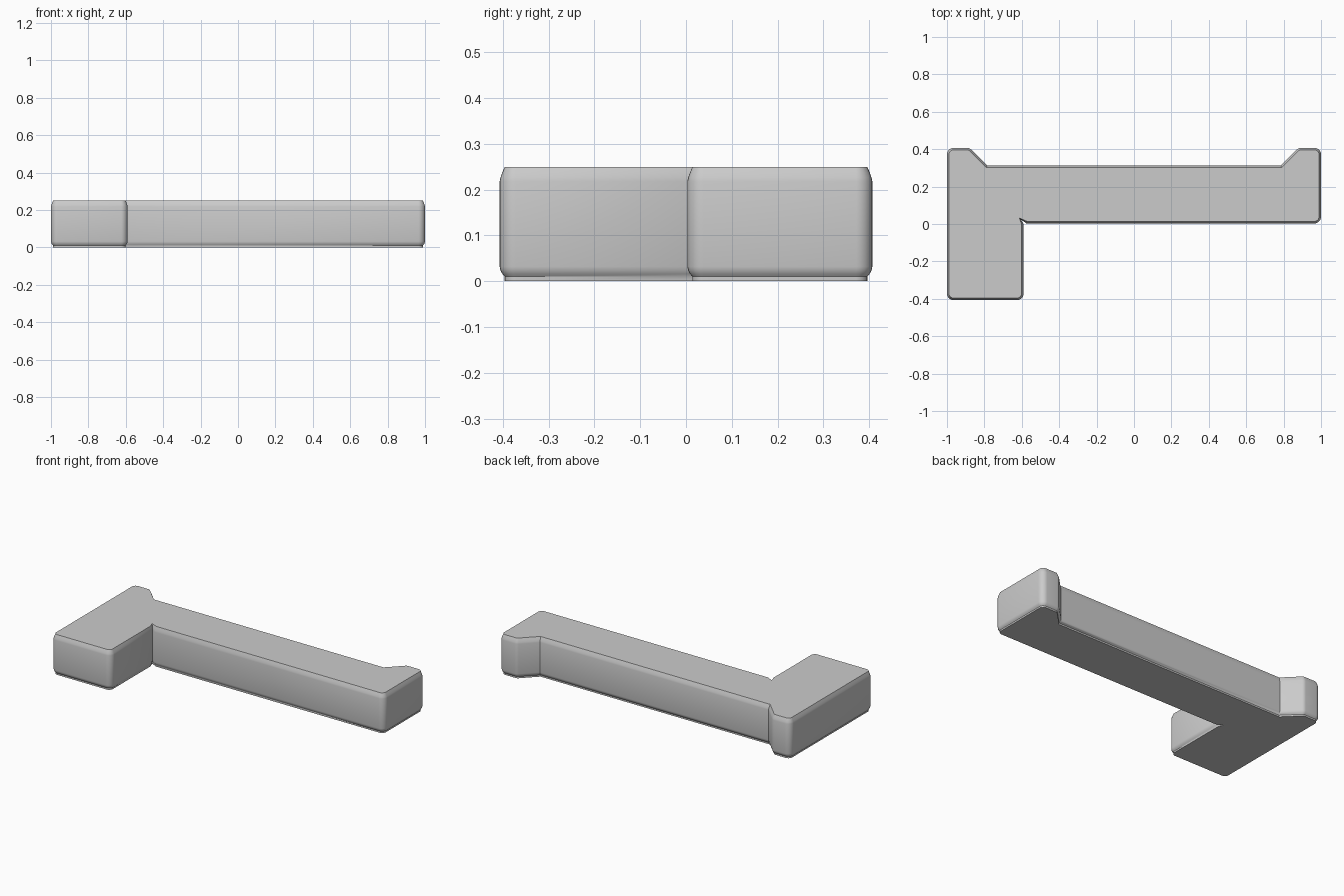
import bpy, bmesh, math
from mathutils import Vector

cube = bpy.data.objects.get("Cube")
if cube:
    bpy.data.objects.remove(cube)

# Counter-clockwise outline: x, y, corner radius
OUTLINE = [(-1, -.407, .035), (-.59, -.407, .035), (-.59, 0, 0), (-.605, .024, 0),
           (-.575, .003, 0), (1, .003, .035), (1, .407, .035), (.88, .407, .03),
           (.785, .312, 0), (-.785, .312, 0), (-.88, .407, .03), (-1, .407, .035)]
# Edge profile: height, inset
PROFILE = [(0, .011), (.01, .011), (.016, .006), (.023, .002), (.032, 0),
           (.218, 0), (.227, .002), (.238, .006), (.25, .011)]


def rounded(outline, steps=5):
    """Replace each rounded corner with a tangent arc."""
    pts = []
    for i, (x, y, r) in enumerate(outline):
        p = Vector((x, y))
        if not r:
            pts.append(p)
            continue
        a = (Vector(outline[i - 1][:2]) - p).normalized()
        b = (Vector(outline[(i + 1) % len(outline)][:2]) - p).normalized()
        half = a.angle(b) / 2
        centre = p + (a + b).normalized() * r / math.sin(half)
        t = r / math.tan(half)
        start, end = p + a * t - centre, p + b * t - centre
        for k in range(steps + 1):
            pts.append(centre + start.lerp(end, k / steps).normalized() * r)
    return pts


def inset(pts, d):
    """Move the outline inward by d with mitred corners."""
    out = []
    for i, p in enumerate(pts):
        e = (p - pts[i - 1]).normalized()
        f = (pts[(i + 1) % len(pts)] - p).normalized()
        n, m = Vector((-e.y, e.x)), Vector((-f.y, f.x))
        out.append(p + (n + m) * d / max(1 + n.dot(m), .4))
    return out


# Solid body: stacked outlines closed by flat caps
bm = bmesh.new()
base = rounded(OUTLINE)
rings = [[bm.verts.new((p.x, p.y, z)) for p in inset(base, d)] for z, d in PROFILE]
count = len(base)
for low, high in zip(rings, rings[1:]):
    for i in range(count):
        j = (i + 1) % count
        bm.faces.new((low[i], low[j], high[j], high[i]))
bm.faces.new(rings[-1])
bm.faces.new(rings[0][::-1])
mesh = bpy.data.meshes.new("bracket_body")
bm.to_mesh(mesh)
bm.free()
body = bpy.data.objects.new("bracket_body", mesh)
bpy.context.collection.objects.link(body)

# Plain grey
grey = bpy.data.materials.new("plain_grey")
grey.use_nodes = True
colour = (.6, .6, .6, 1)
grey.diffuse_color = colour
grey.node_tree.nodes["Principled BSDF"].inputs["Base Color"].default_value = colour
mesh.materials.append(grey)

# Smooth rounded edges, sharp caps and inner corners
bpy.ops.object.select_all(action='DESELECT')
body.select_set(True)
bpy.context.view_layer.objects.active = body
bpy.ops.object.shade_smooth_by_angle(angle=math.radians(38))
